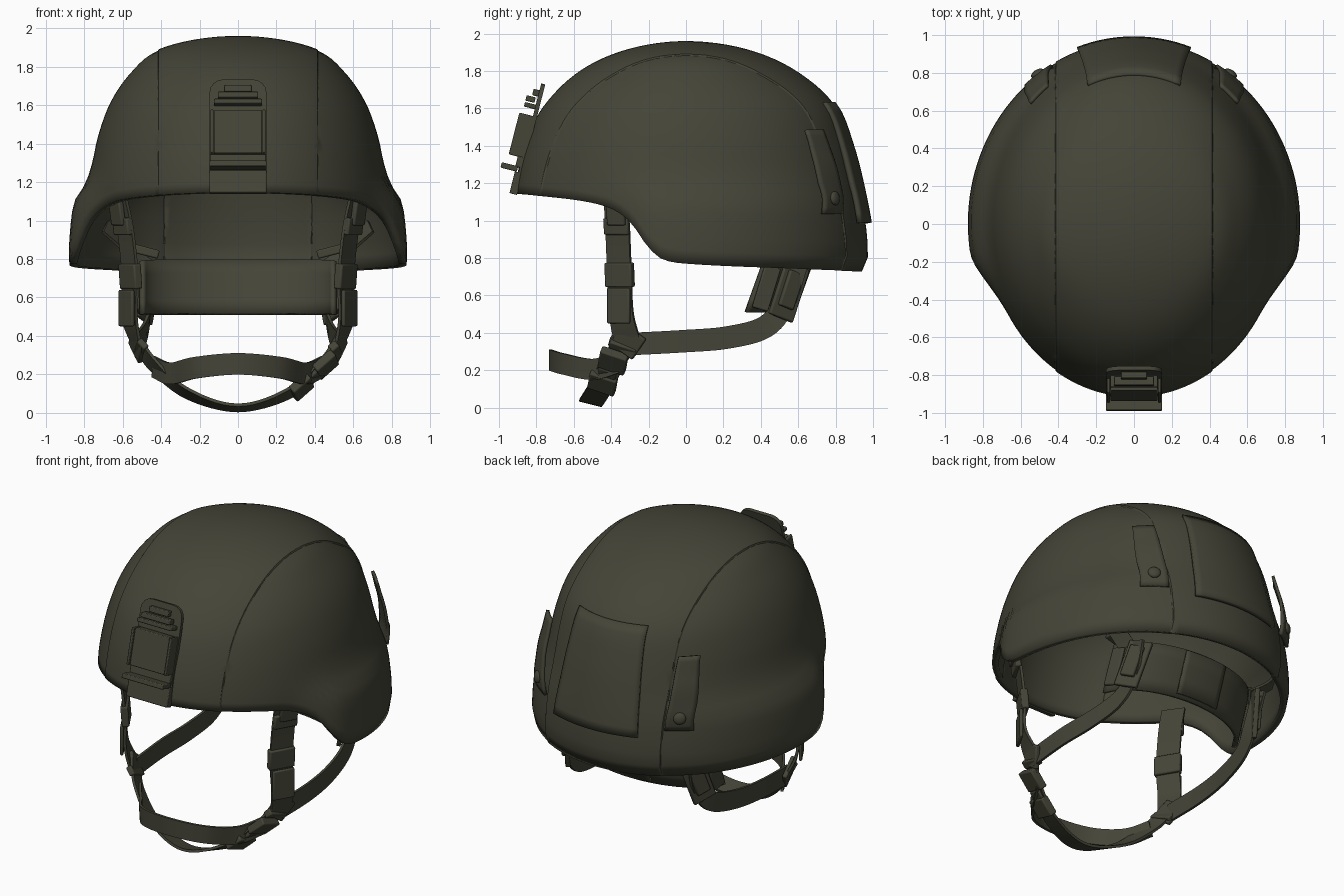
import bpy, bmesh, math
from mathutils import Vector as V, Matrix as M

if "Cube" in bpy.data.objects:
    bpy.data.objects.remove(bpy.data.objects["Cube"])

OLIVE = bpy.data.materials.new("olive_drab")
OLIVE.diffuse_color = (0.058, 0.058, 0.039, 1)
OLIVE.use_nodes = True
OLIVE.node_tree.nodes["Principled BSDF"].inputs["Base Color"].default_value = OLIVE.diffuse_color

def finish(name, bm, solid=0, bevel=0, angle=35):
    bmesh.ops.recalc_face_normals(bm, faces=bm.faces)
    me = bpy.data.meshes.new(name)
    bm.to_mesh(me); bm.free()
    me.materials.append(OLIVE)
    ob = bpy.data.objects.new(name, me)
    bpy.context.collection.objects.link(ob)
    if solid:
        m = ob.modifiers.new("solid", 'SOLIDIFY'); m.thickness = solid; m.offset = -1
    if bevel:
        m = ob.modifiers.new("bevel", 'BEVEL'); m.width = bevel; m.segments = 2
    bpy.ops.object.select_all(action='DESELECT')
    bpy.context.view_layer.objects.active = ob
    ob.select_set(True)
    bpy.ops.object.shade_smooth_by_angle(angle=math.radians(angle))
    return ob

def curve(keys, x):
    """Smooth interpolation through (x, value) keys."""
    n = len(keys)
    if x <= keys[0][0]: return keys[0][1]
    if x >= keys[-1][0]: return keys[-1][1]
    i = max(k for k in range(n - 1) if keys[k][0] <= x)
    slope = lambda k: (keys[min(k+1, n-1)][1] - keys[max(k-1, 0)][1]) / (keys[min(k+1, n-1)][0] - keys[max(k-1, 0)][0])
    (x0, y0), (x1, y1) = keys[i], keys[i+1]
    h = x1 - x0; u = (x - x0) / h
    return ((2*u**3 - 3*u*u + 1)*y0 + (u**3 - 2*u*u + u)*h*slope(i)
            + (3*u*u - 2*u**3)*y1 + (u**3 - u*u)*h*slope(i+1))

# Shell profiles, given as (height, radius) from crown to rim
TOP = 1.954
prof = lambda pts: [(math.sqrt(TOP - z), r) for z, r in pts]
CROWN = [(TOP, 0)]
FRONT = prof(CROWN + [(1.84, .49), (1.61, .755), (1.38, .862), (1.15, .91), (.7, .93)])
BACK = prof(CROWN + [(1.89, .39), (1.79, .595), (1.62, .785), (1.4, .87), (1.16, .925), (.92, .962), (.78, .966), (.755, .96), (.725, .93)])
SIDE = prof(CROWN + [(1.885, .41), (1.765, .56), (1.61, .665), (1.43, .73), (1.3, .758), (1.15, .78), (.7, .79)])
EAR = prof(CROWN + [(1.885, .41), (1.765, .56), (1.61, .665), (1.43, .73), (1.3, .758), (1.19, .795), (1.1, .85), (.96, .872), (.79, .88), (.74, .868)])
RIM = [(-.92, 1.145), (-.6, 1.11), (-.45, 1.08), (-.36, 1.04), (-.29, .98), (-.22, .88), (-.14, .8), (0, .77), (.6, .742), (.97, .728)]

def shell(t, z):
    q = math.sqrt(max(0, TOP - z)); c = math.cos(t)
    w = min(1, max(0, (-.91*c + .48) / .34)); w = w*w*(3 - 2*w)
    a = curve(SIDE, q)*(1 - w) + curve(EAR, q)*w
    return V((a*math.sin(t), -c*curve(FRONT if c > 0 else BACK, q), z))

def back_point(x, z, off):
    t = math.pi - math.asin(x / curve(EAR, math.sqrt(TOP - z)))
    return shell(t, z) + V((math.sin(t), -math.cos(t), .25)).normalized()*off

def grid(fn, nu, nv, wrap=False):
    bm = bmesh.new()
    rows = [[bm.verts.new(fn(i/nu, j/nv)) for i in range(nu + (not wrap))] for j in range(nv + 1)]
    for j in range(nv):
        for i in range(nu):
            k = (i + 1) % len(rows[0])
            bm.faces.new((rows[j][i], rows[j][k], rows[j+1][k], rows[j+1][i]))
    return bm

# Helmet shell with raised centre panel and seams
def shell_uv(u, v):
    t = 2*math.pi*u
    q = v*math.sqrt(TOP - curve(RIM, -.93*math.cos(t)))
    return shell(t, TOP - q*q)
bm = grid(shell_uv, 128, 32, True)
bmesh.ops.remove_doubles(bm, verts=bm.verts, dist=1e-5)
for x in (-.417, -.41, .41, .417):
    bmesh.ops.bisect_plane(bm, geom=bm.verts[:] + bm.edges[:] + bm.faces[:], plane_co=(x, 0, 0), plane_no=(1, 0, 0))
bmesh.ops.recalc_face_normals(bm, faces=bm.faces)
bm.normal_update()
up = 1 if max(bm.verts, key=lambda v: v.co.z).normal.z > 0 else -1
for v, n in [(v, v.normal.copy()*up) for v in bm.verts if abs(v.co.x) < .413]:
    v.co += n*.006
if up < 0: bmesh.ops.reverse_faces(bm, faces=bm.faces)
finish("helmet_shell", bm, solid=.04, angle=30)

# Back fastening patch
bm = grid(lambda u, v: back_point((2*u - 1)*(.24 + .05*v), 1.63 - .65*v, .022 + .018*v), 16, 12)
finish("back_patch", bm, solid=.025)

def box(name, loc, size, rot=(0, 0, 0), bevel=.008, frame=M()):
    bm = bmesh.new(); bmesh.ops.create_cube(bm, size=1)
    r = M.Rotation(rot[2], 4, 'Z') @ M.Rotation(rot[1], 4, 'Y') @ M.Rotation(rot[0], 4, 'X')
    bm.transform(frame @ M.Translation(loc) @ r @ M.Diagonal((*size, 1)))
    return finish(name, bm, bevel=bevel)

def ribbon(name, keys, width, thick=.016, sub=8):
    """Flat strap swept through (position, outward normal) keys."""
    ps = [[(k, p[i]) for k, (p, n) in enumerate(keys)] for i in range(3)]
    ns = [[(k, n[i]) for k, (p, n) in enumerate(keys)] for i in range(3)]
    at = lambda c, s: V([curve(a, s) for a in c])
    bm = bmesh.new(); rings = []; top = len(keys) - 1
    for i in range(top*sub + 1):
        s = i/sub
        p, n = at(ps, s), at(ns, s)
        tan = (at(ps, min(top, s + .05)) - at(ps, max(0, s - .05))).normalized()
        n = (n - tan*n.dot(tan)).normalized()
        w = tan.cross(n)*width/2; h = n*thick/2
        rings.append([bm.verts.new(p + d) for d in (w + h, -w + h, -w - h, w - h)])
    for a, b in zip(rings, rings[1:]):
        for k in range(4):
            bm.faces.new((a[k], a[(k+1) % 4], b[(k+1) % 4], b[k]))
    bm.faces.new(rings[0]); bm.faces.new(rings[-1])
    return finish(name, bm)

# Front mount: tilted plate with frame, bars and lip
FR = M.Translation((0, -.915, 1.14)) @ M.Rotation(-.25, 4, 'X')
bm = bmesh.new()
outline = [(-.148, 0), (.148, 0), (.148, .52)] + [(s*(.078 + .07*math.cos(a)), .54 + .07*math.sin(a))
    for s, r in ((1, range(5)), (-1, range(4, -1, -1))) for a in [k*math.pi/8 for k in r]] + [(-.148, .52)]
f = bm.faces.new([bm.verts.new((x, -.01, z)) for x, z in outline])
ext = bmesh.ops.extrude_face_region(bm, geom=[f])
bmesh.ops.translate(bm, vec=(0, .022, 0), verts=[v for v in ext['geom'] if isinstance(v, bmesh.types.BMVert)])
bm.transform(FR)
finish("mount_plate", bm)
for nm, loc, size in (
    ("mount_body", (0, -.045, .315), (.25, .06, .23)),
    ("mount_top_bar", (0, -.035, .48), (.25, .07, .025)),
    ("mount_latch", (0, -.045, .515), (.21, .05, .03)),
    ("mount_latch_tip", (0, -.025, .555), (.14, .035, .035)),
    ("mount_foot", (0, -.015, .06), (.296, .03, .12)),
    ("mount_lip", (0, -.065, .135), (.296, .09, .03)),
    ("mount_web", (0, -.02, .175), (.29, .03, .06)),
    ("mount_rail_left", (-.135, -.04, .315), (.016, .09, .23)),
    ("mount_rail_right", (.135, -.04, .315), (.016, .09, .23))):
    box(nm, loc, size, frame=FR, bevel=.005)

# Nape pad inside the back, hanging below the rim
def nape(u, v):
    t = (u - .5)*math.radians(160)
    return V((.52*math.sin(t), .37 + .3*math.cos(t) - .1*v, .79 - .28*v))
finish("nape_pad", grid(nape, 28, 4), solid=.025)
def sleeve(u, v):
    p = nape(.4 + .2*u, .04 + .9*v)
    return p + V((p.x*.04, .016, 0))
finish("nape_sleeve", grid(sleeve, 10, 3), solid=.014)

for s, side in ((1, "right"), (-1, "left")):
    # Rear strap loop with snap
    loop = lambda u, v: back_point(s*(.425 + (.085 + .05*v)*u), 1.47 - .44*v, .016 + .055*math.sin(math.pi*min(1, (1 - v)*1.3 + .02)/1.6))
    finish("rear_loop_" + side, grid(loop, 6, 14), solid=.018)
    bm = bmesh.new()
    bmesh.ops.create_uvsphere(bm, u_segments=20, v_segments=10, radius=.038)
    p = loop(.5, .82)
    bm.transform(M.Translation(p) @ V((p.x, p.y, .15)).to_track_quat('Z', 'Y').to_matrix().to_4x4() @ M.Diagonal((1, 1, .5, 1)))
    finish("snap_" + side, bm)

    # Front side strap and hardware, turned partly to the front
    X = (s, 0, 0); D = (s*.85, -.5, 0); turn = -s*.53
    ribbon("side_strap_" + side, [((s*.62, -.375, 1.12), D), ((s*.585, -.365, .95), D), ((s*.56, -.355, .7), D),
                                  ((s*.565, -.345, .5), D), ((s*.525, -.31, .34), (s*.95, -.3, 0))], .145)
    box("strap_anchor_" + side, (s*.6, -.37, .97), (.035, .15, .09), (0, s*.12, turn))
    box("anchor_tab_" + side, (s*.63, -.375, 1.05), (.03, .11, .15), (0, s*.15, turn))
    box("strap_slider_" + side, (s*.56, -.355, .71), (.045, .165, .13), (0, s*.08, turn))
    box("strap_fold_" + side, (s*.58, -.36, .545), (.02, .14, .19), (0, 0, turn))
    box("strap_joint_" + side, (s*.525, -.31, .355), (.03, .15, .14), (-.65, s*.25, turn*.6))

    # Rear strap to the nape pad
    ribbon("rear_strap_" + side, [((s*.52, -.3, .34), X), ((s*.53, -.02, .355), X), ((s*.51, .22, .375), X),
                                  ((s*.48, .42, .43), X), ((s*.46, .52, .55), X), ((s*.47, .59, .76), X)], .12)
    Z = -s*-.5
    box("rear_clip_" + side, (s*.465, .55, .62), (.03, .15, .3), (-.35, 0, Z))
    box("rear_slider_" + side, (s*.48, .56, .63), (.04, .09, .2), (-.35, 0, Z))
    box("rear_tab_" + side, (s*.51, .43, .64), (.022, .09, .24), (-.3, 0, s*.2))
    # Straps tying the pad to the shell
    ribbon("pad_hanger_" + side, [((s*.47, .5, .76), (s*.8, .6, 0)), ((s*.58, .5, .86), (s*.7, .4, -.5)),
                                  ((s*.69, .46, .97), (s*.8, .5, -.3))], .1)
    box("rear_bracket_" + side, (s*.48, .42, .84), (.14, .06, .045), (0, -s*.25, 0))

# Chin straps, under the chin and across its front
def mirrored(half):
    return half + [((-p[0], *p[1:]), (-n[0], *n[1:])) for p, n in half[-2::-1]]
ribbon("under_chin_strap", mirrored([((.525, -.3, .38), (1, -.3, -.2)), ((.45, -.38, .26), (.8, -.4, -.5)),
    ((.27, -.46, .105), (.5, -.35, -.8)), ((0, -.51, .026), (0, -.25, -1))]), .125)
ribbon("front_chin_strap", mirrored([((.44, -.37, .24), (1, -.2, 0)), ((.35, -.5, .205), (.8, -.6, 0)),
    ((.22, -.66, .235), (.4, -.9, 0)), ((0, -.725, .255), (0, -1, 0))]), .112)

# Chin buckle on one side, plain slider on the other
for nm, loc, size in (("buckle_socket", (.455, -.39, .25), (.05, .15, .13)),
                      ("buckle_prongs", (.385, -.42, .185), (.035, .1, .07)),
                      ("buckle_end", (.33, -.445, .135), (.05, .15, .12)),
                      ("buckle_slider", (.505, -.335, .325), (.045, .15, .05))):
    box(nm, loc, size, (-.45, .75, -.45))
box("chin_slider", (-.505, -.335, .33), (.035, .16, .06), (-.5, -.6, .45))
